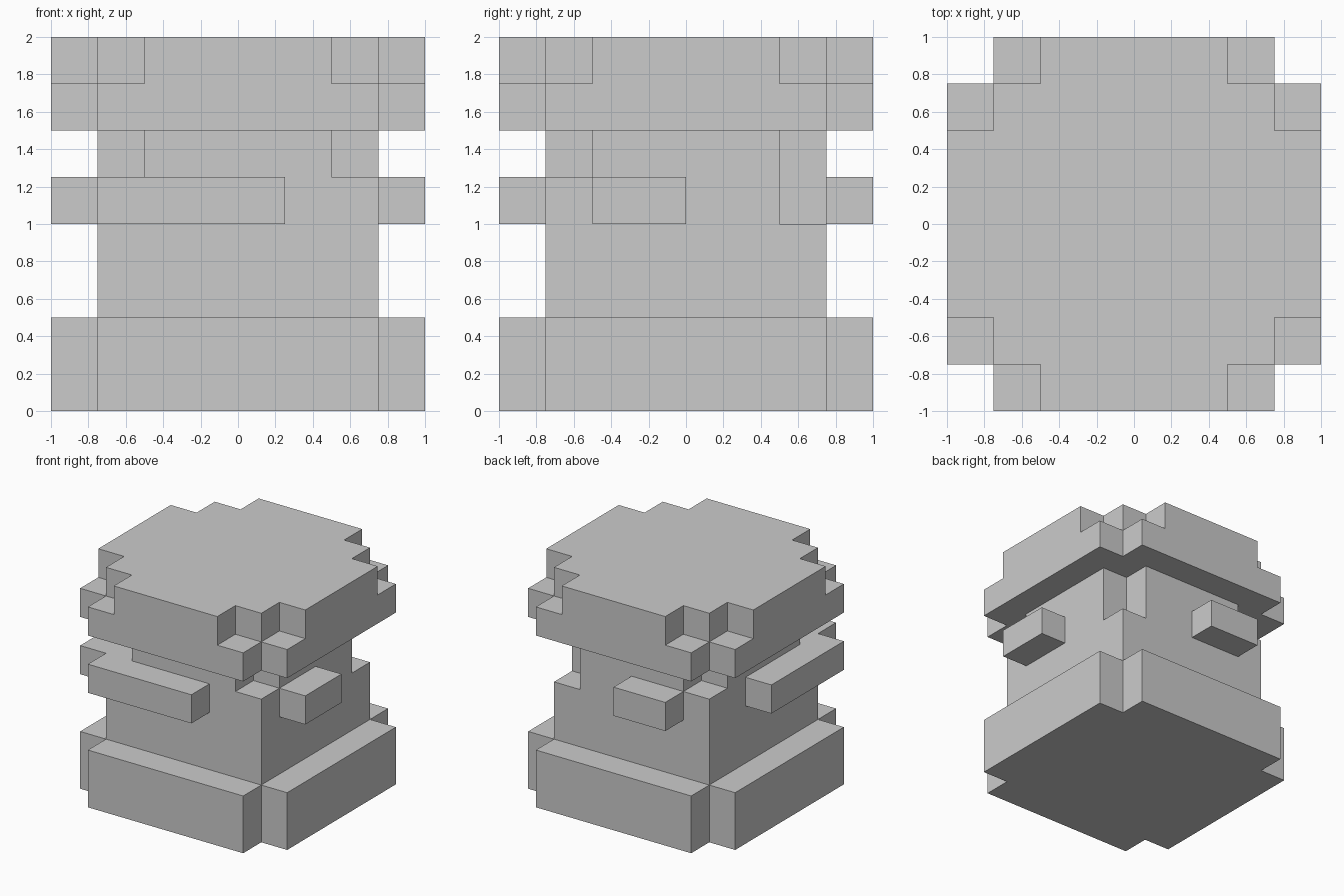
import bpy
import bmesh

if "Cube" in bpy.data.objects:
    bpy.data.objects.remove(bpy.data.objects["Cube"])


def four_way(corner):
    """Repeat the outline of one corner around all four corners."""
    pts, quarter = [], list(corner)
    for _ in range(4):
        pts += quarter
        quarter = [(-y, x) for x, y in quarter]
    return pts


def slab(name, outline, z0, z1):
    """Extrude a flat outline from z0 to z1."""
    bm = bmesh.new()
    face = bm.faces.new([bm.verts.new((x, y, z0)) for x, y in outline])
    ext = bmesh.ops.extrude_face_region(bm, geom=[face], use_keep_orig=True)
    verts = [g for g in ext["geom"] if isinstance(g, bmesh.types.BMVert)]
    bmesh.ops.translate(bm, verts=verts, vec=(0, 0, z1 - z0))
    bmesh.ops.recalc_face_normals(bm, faces=bm.faces[:])
    mesh = bpy.data.meshes.new(name)
    bm.to_mesh(mesh)
    bm.free()
    obj = bpy.data.objects.new(name, mesh)
    bpy.context.collection.objects.link(obj)
    return obj


# Corner outlines in the +x +y quadrant
cross = [(1, .75), (.75, .75), (.75, 1)]
square = [(.75, .75)]
notched = [(.75, .5), (.5, .5), (.5, .75)]
stepped = [(1, .5), (.75, .5), (.75, .75), (.5, .75), (.5, 1)]

# Ledge layer: long bars front and left, short bars right and back,
# mirrored across the x = y diagonal
half = [(-.75, -.75), (-.75, -1), (.25, -1), (.25, -.75), (.75, -.75),
        (.75, -.5), (1, -.5), (1, 0), (.75, 0), (.75, .5), (.5, .5)]
ledge = half + [(y, x) for x, y in reversed(half[1:-1])]

# Stack of layers from the ground up
slab("base", four_way(cross), 0, .5)
slab("lower_body", four_way(square), .5, 1)
slab("ledge_ring", ledge, 1, 1.25)
slab("neck", four_way(notched), 1.25, 1.5)
slab("brim", four_way(cross), 1.5, 1.75)
slab("cap", four_way(stepped), 1.75, 2)
